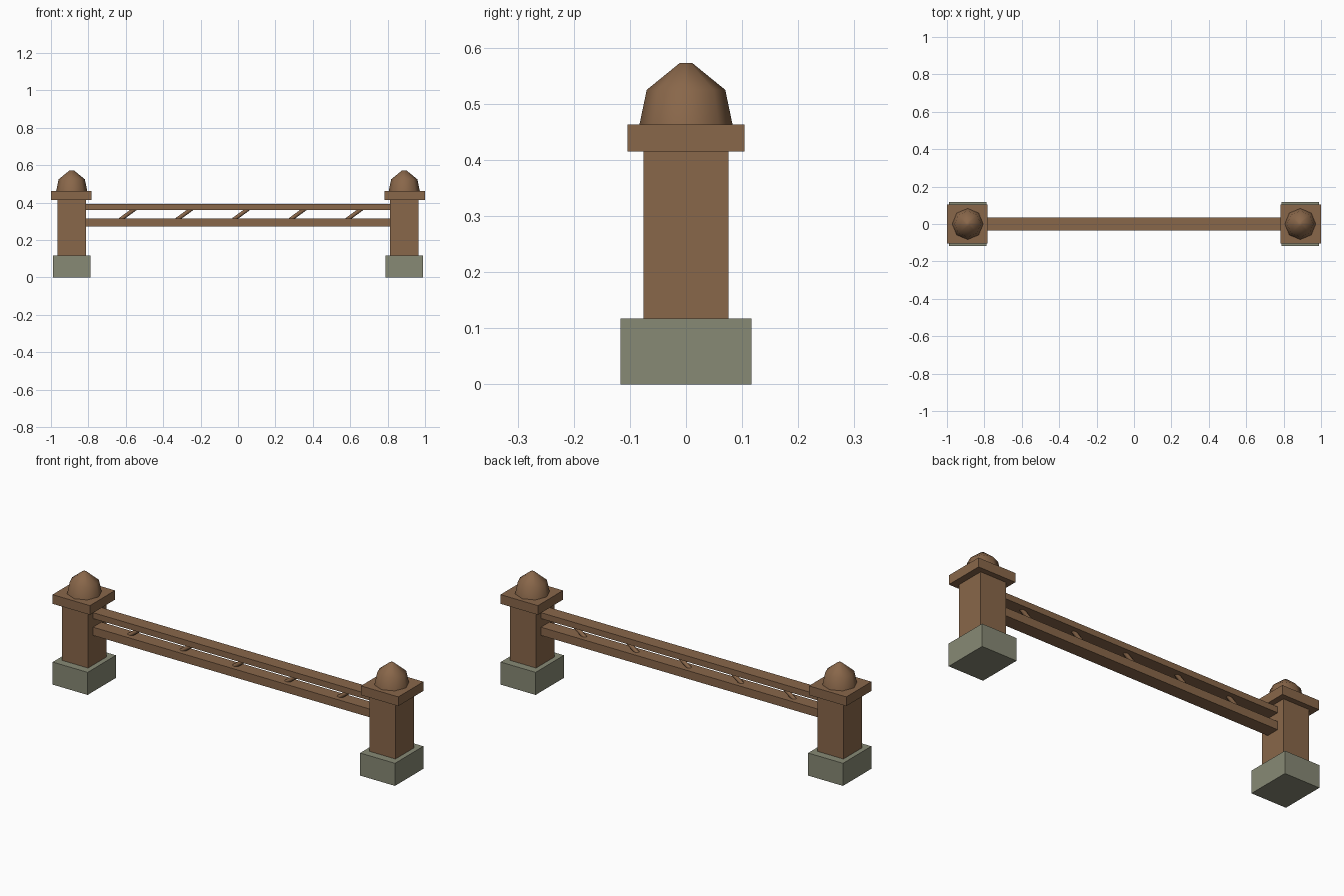
import bpy, bmesh, math
from mathutils import Matrix, Vector

if "Cube" in bpy.data.objects:
    bpy.data.objects.remove(bpy.data.objects["Cube"])


def material(name, rgb):
    m = bpy.data.materials.new(name)
    m.diffuse_color = (*rgb, 1)
    m.use_nodes = True
    m.node_tree.nodes["Principled BSDF"].inputs["Base Color"].default_value = m.diffuse_color
    return m


WOOD = material("brown wood", (0.25, 0.135, 0.068))
STONE = material("grey green stone", (0.245, 0.252, 0.178))


def finish(name, bm, mat):
    bmesh.ops.recalc_face_normals(bm, faces=bm.faces)
    me = bpy.data.meshes.new(name)
    bm.to_mesh(me)
    bm.free()
    me.materials.append(mat)
    ob = bpy.data.objects.new(name, me)
    bpy.context.collection.objects.link(ob)
    return ob


def box(name, x, hx, hy, z0, z1, mat):
    bm = bmesh.new()
    bmesh.ops.create_cube(bm, size=1, matrix=Matrix.Translation((x, 0, (z0 + z1) / 2))
                          @ Matrix.Diagonal((2 * hx, 2 * hy, z1 - z0, 1)))
    return finish(name, bm, mat)


def smooth(ob, angle):
    bpy.ops.object.select_all(action='DESELECT')
    bpy.context.view_layer.objects.active = ob
    ob.select_set(True)
    bpy.ops.object.shade_smooth_by_angle(angle=math.radians(angle))


def finial(name, x):
    # eight-sided turned knob from stacked rings
    bm = bmesh.new()
    rings = []
    for r, z in ((0.083, 0.463), (0.070, 0.525), (0.011, 0.573)):
        rings.append([bm.verts.new((x + r * math.cos(i * math.pi / 4),
                                    r * math.sin(i * math.pi / 4), z)) for i in range(8)])
    for a, b in zip(rings, rings[1:]):
        for i in range(8):
            j = (i + 1) % 8
            bm.faces.new((a[i], a[j], b[j], b[i]))
    bm.faces.new(rings[0])
    bm.faces.new(rings[-1])
    smooth(finish(name, bm, WOOD), 50)


# posts at both ends
for side, s in (("left", -1), ("right", 1)):
    x = s * 0.889
    box(side + "_stone_base", x, 0.101, 0.117, 0, 0.118, STONE)
    box(side + "_post", x, 0.075, 0.076, 0.118, 0.415, WOOD)
    box(side + "_post_cap", s * 0.892, 0.108, 0.104, 0.415, 0.463, WOOD)
    finial(side + "_finial", x)

# rails between the posts
box("upper_rail", 0, 0.816, 0.035, 0.361, 0.392, WOOD)
box("lower_rail", 0, 0.816, 0.035, 0.273, 0.316, WOOD)

# slanted round bars between the rails
tilt = Vector((0.062, 0, 0.045)).to_track_quat('Z', 'Y').to_matrix().to_4x4()
for i in range(5):
    bm = bmesh.new()
    bmesh.ops.create_cone(bm, cap_ends=True, segments=8, radius1=0.0105, radius2=0.0105,
                          depth=0.1, matrix=Matrix.Translation((-0.59 + 0.303 * i, 0, 0.3385)) @ tilt)
    smooth(finish("slanted_bar_%d" % (i + 1), bm, WOOD), 50)
